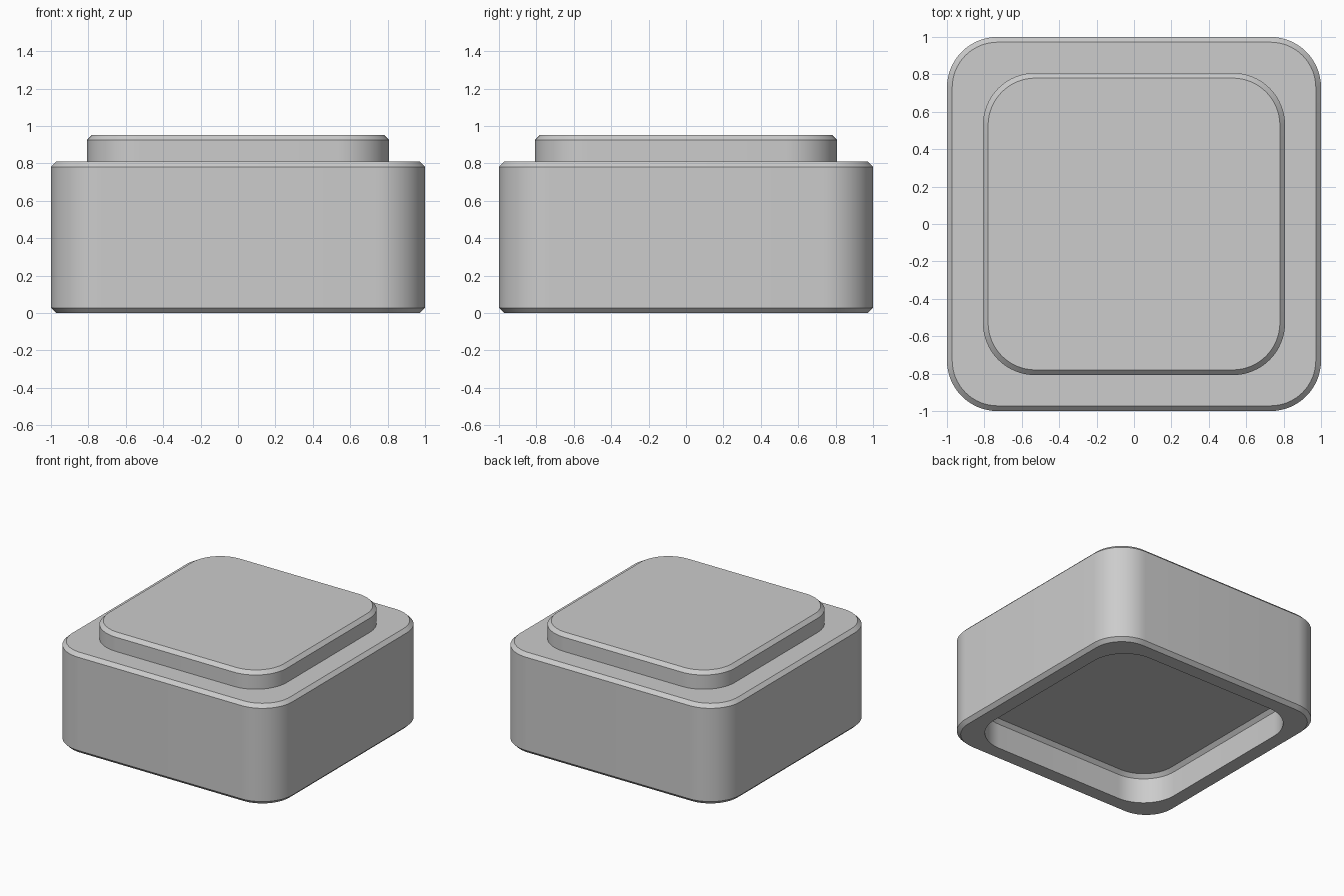
import bpy, bmesh, math

if "Cube" in bpy.data.objects:
    bpy.data.objects.remove(bpy.data.objects["Cube"])

CHAMFER = 0.028
SEGMENTS = 16  # per rounded corner


def rounded_square(bm, half, radius, z):
    """Ring of vertices around a square with rounded corners."""
    ring = []
    c = half - radius
    for corner, (sx, sy) in enumerate([(1, 1), (-1, 1), (-1, -1), (1, -1)]):
        for i in range(SEGMENTS + 1):
            a = (corner + i / SEGMENTS) * math.pi / 2
            ring.append(bm.verts.new((sx * c + radius * math.cos(a),
                                      sy * c + radius * math.sin(a), z)))
    return ring


def loft(name, sections, material, cap_start=False, cap_end=False):
    """Skin a stack of rounded squares given as (half, radius, z)."""
    bm = bmesh.new()
    rings = [rounded_square(bm, *s) for s in sections]
    n = len(rings[0])
    for low, high in zip(rings, rings[1:]):
        for i in range(n):
            j = (i + 1) % n
            bm.faces.new((low[i], low[j], high[j], high[i]))
    if cap_start:
        bm.faces.new(rings[0][::-1])
    if cap_end:
        bm.faces.new(rings[-1])
    mesh = bpy.data.meshes.new(name)
    bm.to_mesh(mesh)
    bm.free()
    obj = bpy.data.objects.new(name, mesh)
    bpy.context.collection.objects.link(obj)
    mesh.materials.append(material)
    bpy.ops.object.select_all(action='DESELECT')
    obj.select_set(True)
    bpy.context.view_layer.objects.active = obj
    bpy.ops.object.shade_smooth_by_angle(angle=math.radians(30))
    return obj


grey = bpy.data.materials.new("light grey")
grey.diffuse_color = (0.604, 0.604, 0.604, 1)
grey.use_nodes = True
grey.node_tree.nodes["Principled BSDF"].inputs["Base Color"].default_value = grey.diffuse_color

c = CHAMFER
HALF, RAD, TOP = 1.0, 0.27, 0.81          # main block
PLUG, PLUG_RAD, PLUG_TOP = 0.808, 0.28, 0.953   # raised step
REC, REC_RAD, REC_TOP = 0.86, 0.29, 0.23  # underside recess

# Main block: recess ceiling, recess wall, bottom rim, outer wall, top ledge
loft("body", [
    (REC - c, REC_RAD - c, REC_TOP),
    (REC, REC_RAD, REC_TOP - c),
    (REC, REC_RAD, 0),
    (HALF - c, RAD - c, 0),
    (HALF, RAD, c),
    (HALF, RAD, TOP - c),
    (HALF - c, RAD - c, TOP),
    (PLUG, PLUG_RAD, TOP),
], grey, cap_start=True)

# Raised step on top
loft("raised_top", [
    (PLUG, PLUG_RAD, TOP),
    (PLUG, PLUG_RAD, PLUG_TOP - c),
    (PLUG - c, PLUG_RAD - c, PLUG_TOP),
], grey, cap_end=True)
